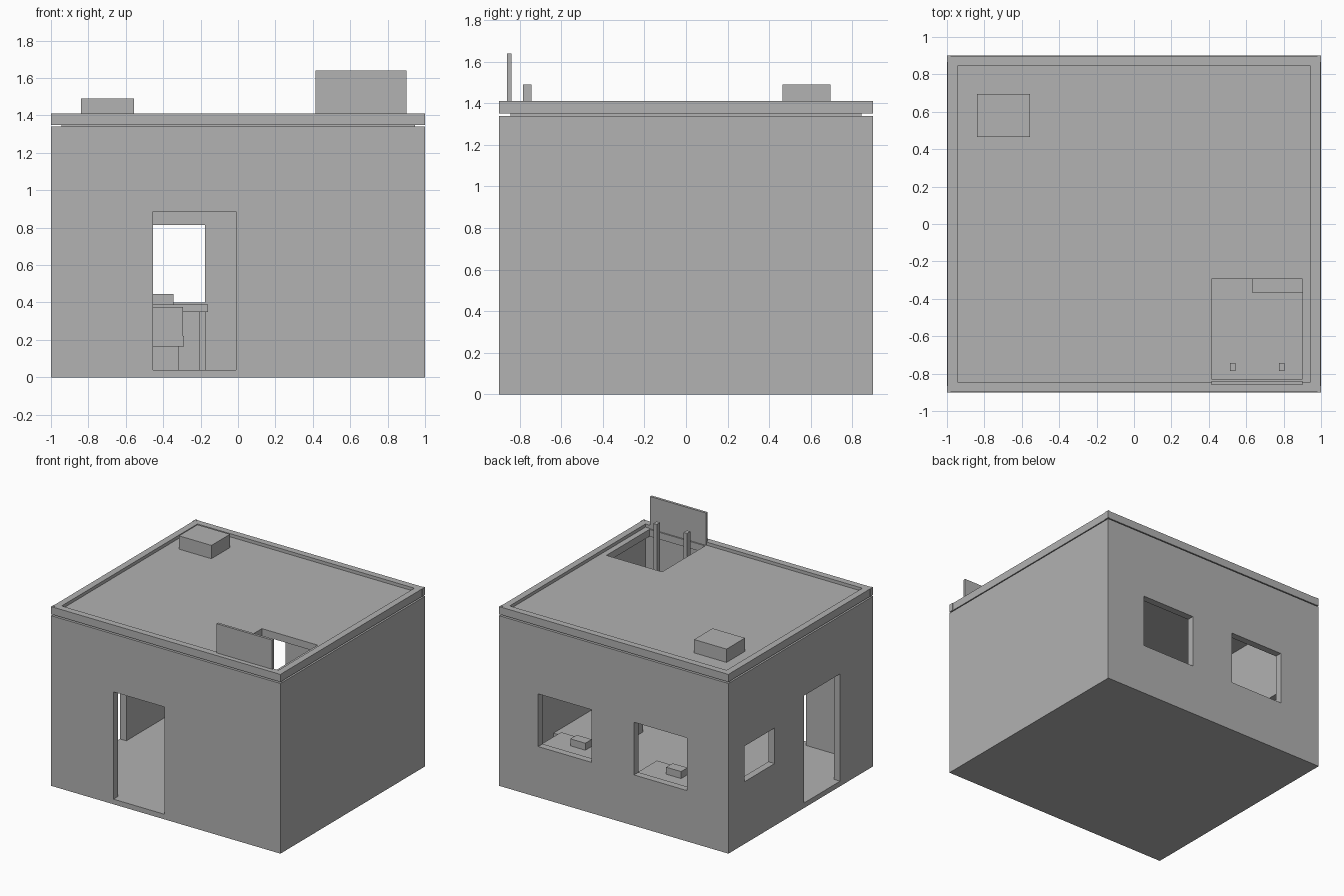
import bpy
import bmesh
from mathutils import Matrix, Vector

old = bpy.data.objects.get("Cube")
if old:
    bpy.data.objects.remove(old, do_unlink=True)

# One plain grey for the whole building
grey = bpy.data.materials.new("plain_grey")
grey.use_nodes = True
colour = (0.445, 0.445, 0.445, 1)
grey.diffuse_color = colour
grey.node_tree.nodes["Principled BSDF"].inputs["Base Color"].default_value = colour


def box(name, x, y, z):
    """Axis-aligned box given by its (low, high) ranges."""
    lo, hi = (Vector(c) for c in zip(x, y, z))
    bm = bmesh.new()
    bmesh.ops.create_cube(bm, size=1, matrix=Matrix.Translation((lo + hi) / 2)
                          @ Matrix.Diagonal((*(hi - lo), 1)))
    mesh = bpy.data.meshes.new(name)
    bm.to_mesh(mesh)
    bm.free()
    mesh.materials.append(grey)
    obj = bpy.data.objects.new(name, mesh)
    bpy.context.collection.objects.link(obj)
    return obj


def cut(obj, *ranges):
    """Cut a box-shaped opening out of a part."""
    cutter = box("cutter", *ranges)
    cutter.hide_render = True
    mod = obj.modifiers.new("opening", 'BOOLEAN')
    mod.operation = 'DIFFERENCE'
    mod.solver = 'EXACT'
    mod.object = cutter
    bpy.context.view_layer.objects.active = obj
    bpy.ops.object.modifier_apply(modifier=mod.name)
    bpy.data.objects.remove(cutter, do_unlink=True)


INX, INY = 0.945, 0.845      # inner faces of the walls
FLOOR, WALL_TOP = 0.04, 1.34
ROOF = 1.385
STATION_STEP = 0.835         # spacing of the two rear windows

# Walls and floor as one shell
shell = box("walls_and_floor", (-1, 1), (-0.9, 0.9), (0, WALL_TOP))
cut(shell, (-INX, INX), (-INY, INY), (FLOOR, 2))
cut(shell, (-0.455, -0.01), (-1, -0.8), (FLOOR, 0.885))     # front doorway
cut(shell, (-1.1, -0.9), (-0.49, -0.04), (FLOOR, 0.885))    # side doorway
cut(shell, (-1.1, -0.9), (0.325, 0.7), (0.49, 0.77))        # side window
for i in range(2):                                          # rear windows
    dx = i * STATION_STEP
    cut(shell, (-0.64 + dx, -0.177 + dx), (0.8, 1), (0.4, 0.815))

# Flat roof with hatch opening
roof = box("roof_slab", (-INX, INX), (-INY, INY), (1.33, ROOF))
cut(roof, (0.415, 0.9), (-0.83, -0.295), (1.2, 1.5))

# Parapet ring with corner blocks
parapet = box("parapet", (-0.997, 0.997), (-0.897, 0.897), (1.35, 1.41))
cut(parapet, (-INX, INX), (-INY, INY), (1.2, 1.5))
for sx in (-1, 1):
    for sy in (-1, 1):
        box("parapet_corner", sorted((sx * 0.982, sx)),
            sorted((sy * 0.865, sy * 0.9)), (1.35, 1.411))

# Roof details: vent box, open hatch lid, ladder rails
box("roof_vent", (-0.84, -0.557), (0.465, 0.695), (ROOF, 1.49))
box("hatch_lid", (0.415, 0.9), (-0.86, -0.84), (ROOF, 1.64))
for x in (0.512, 0.775):
    box("ladder_rail", (x, x + 0.03), (-0.785, -0.743), (FLOOR, 1.49))

# Low bunk against the left wall
box("bunk", (0.63, INX), (-0.365, 0.3), (FLOOR, 0.2))

# Two desks with chairs under the rear windows
for i in range(2):
    cx = -0.41 + i * STATION_STEP
    box("desk_top", (cx - 0.25, cx + 0.25), (0.59, INY), (0.35, 0.39))
    for s in (-1, 1):
        leg = sorted((cx + s * 0.205, cx + s * 0.235))
        box("desk_side", leg, (0.61, INY), (FLOOR, 0.35))
    box("desk_box", (cx - 0.066, cx + 0.065), (0.66, 0.74), (0.39, 0.445))
    box("chair_seat", (cx - 0.12, cx + 0.12), (0.35, 0.56), (0.165, 0.22))
    box("chair_back", (cx - 0.115, cx + 0.115), (0.35, 0.385), (0.22, 0.375))
    box("chair_base", (cx - 0.095, cx + 0.095), (0.37, 0.54), (FLOOR, 0.165))
